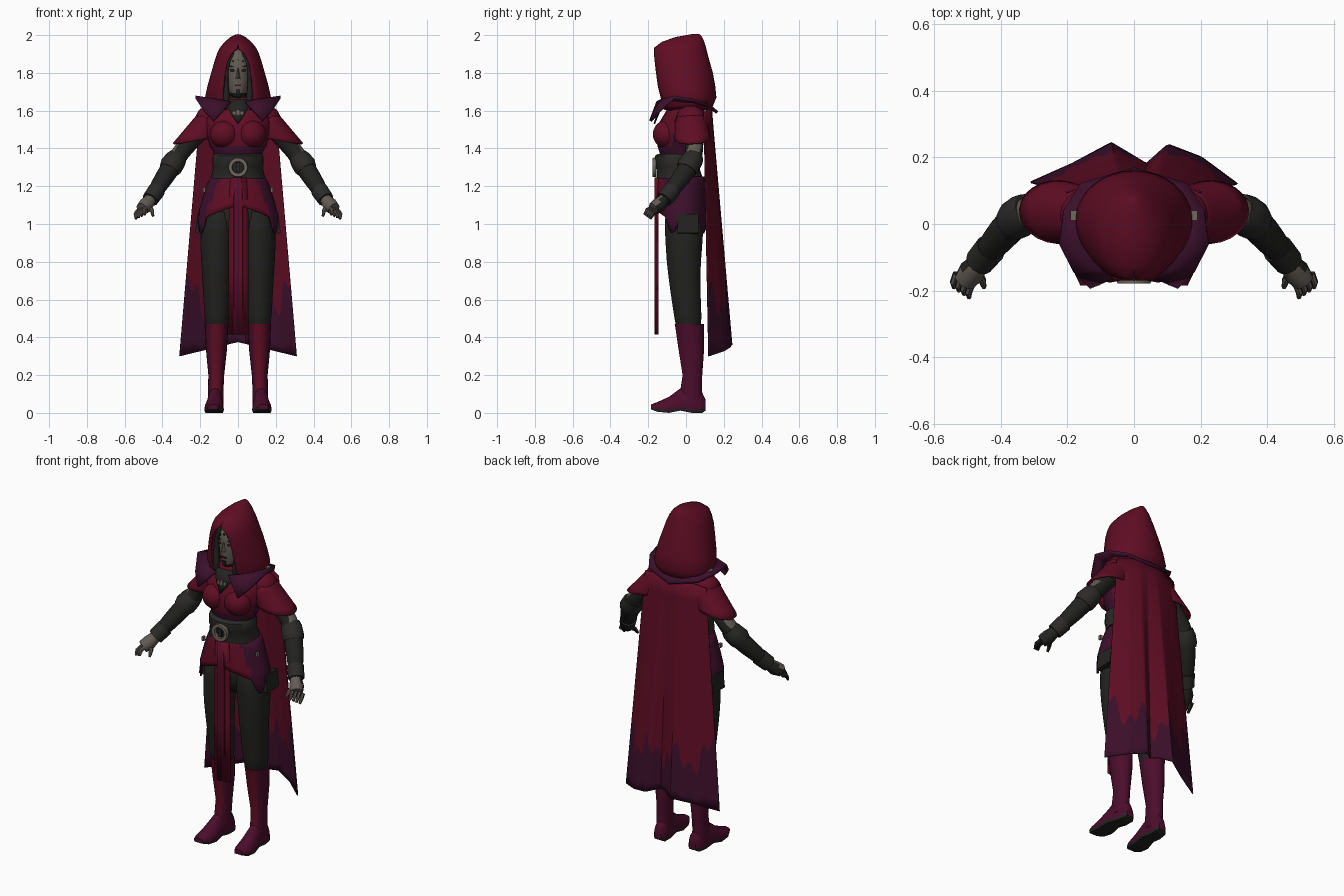
import bpy, bmesh
from math import sin, cos, asin, pi, radians
from mathutils import Vector, Matrix

default = bpy.data.objects.get("Cube")
if default:
    bpy.data.objects.remove(default, do_unlink=True)


def material(name, r, g, b):
    mat = bpy.data.materials.new(name)
    mat.use_nodes = True
    mat.diffuse_color = (r, g, b, 1)
    shader = next(n for n in mat.node_tree.nodes if n.type == 'BSDF_PRINCIPLED')
    shader.inputs["Base Color"].default_value = (r, g, b, 1)
    shader.inputs["Roughness"].default_value = 0.9
    return mat


CRIMSON = material("crimson cloth", .115, .004, .018)
PURPLE = material("dark purple cloth", .045, .005, .024)
MAROON = material("maroon leather", .07, .004, .024)
BLACK = material("black fabric", .016, .016, .015)
GREY = material("charcoal leather", .024, .023, .022)
SKIN = material("ashen skin", .125, .105, .088)
METAL = material("dull metal", .16, .135, .11)


def finish(name, bm, mats, rule=None, mirror=False, thick=0, sub=0):
    """Turn a bmesh into an object, colouring faces by the rule."""
    bmesh.ops.remove_doubles(bm, verts=bm.verts, dist=.001)
    bmesh.ops.recalc_face_normals(bm, faces=bm.faces)
    bm.normal_update()
    if rule:
        for face in bm.faces:
            face.material_index = int(rule(face.calc_center_median(), face.normal))
    me = bpy.data.meshes.new(name)
    bm.to_mesh(me)
    bm.free()
    for mat in mats:
        me.materials.append(mat)
    me.shade_smooth()
    me.set_sharp_from_angle(angle=radians(42))
    ob = bpy.data.objects.new(name, me)
    bpy.context.collection.objects.link(ob)
    if mirror:
        ob.modifiers.new("Mirror", 'MIRROR')
    if sub:
        ob.modifiers.new("Subdivision", 'SUBSURF').levels = sub
        ob.modifiers["Subdivision"].render_levels = sub
    if thick:
        shell = ob.modifiers.new("Solidify", 'SOLIDIFY')
        shell.thickness, shell.offset = thick, 0
    return ob


def skin(name, sections, mats, closed=True, caps=True, **opts):
    """Bridge a row of equally long point sections."""
    bm = bmesh.new()
    rows = [[bm.verts.new(p) for p in s] for s in sections]
    n = len(rows[0])
    for a, b in zip(rows, rows[1:]):
        for i in range(n if closed else n - 1):
            j = (i + 1) % n
            bm.faces.new((a[i], a[j], b[j], b[i]))
    if closed and caps:
        bm.faces.new(rows[0])
        bm.faces.new(rows[-1])
    return finish(name, bm, mats, **opts)


def loft(name, rings, mats, sides=20, **opts):
    """Stack flat ellipses given as z, centre x, half width, front y, back y."""
    turn = [2 * pi * i / sides for i in range(sides)]
    return skin(name, [[(cx + w * sin(a), (f + b) / 2 - (b - f) / 2 * cos(a), z) for a in turn]
                       for z, cx, w, f, b in rings], mats, **opts)


def limb(name, path, mats, sides=12, **opts):
    """Tube through points given as x, y, z, radius."""
    pts = [Vector(p[:3]) for p in path]
    sections = []
    for i, p in enumerate(pts):
        d = pts[min(i + 1, len(pts) - 1)] - pts[max(i - 1, 0)]
        q = d.to_track_quat('Z', 'Y')
        sections.append([p + q @ Vector((cos(a), sin(a), 0)) * path[i][3]
                         for a in (2 * pi * k / sides for k in range(sides))])
    return skin(name, sections, mats, **opts)


def ball(name, loc, size, mats, **opts):
    bm = bmesh.new()
    bmesh.ops.create_uvsphere(bm, u_segments=16, v_segments=10, radius=1,
                              matrix=Matrix.LocRotScale(Vector(loc), None, Vector(size)))
    return finish(name, bm, mats, **opts)


def box(name, loc, size, mats, tilt=0, **opts):
    bm = bmesh.new()
    bmesh.ops.create_cube(bm, size=1, matrix=Matrix.LocRotScale(
        Vector(loc), Matrix.Rotation(tilt, 3, 'Y'), Vector(size)))
    return finish(name, bm, mats, **opts)


# Torso, bust, neckline and belt
loft("torso", [(1.24, 0, .14, -.13, .08), (1.31, 0, .125, -.13, .06), (1.38, 0, .13, -.14, .06),
               (1.41, 0, .15, -.15, .07), (1.48, 0, .168, -.155, .09), (1.54, 0, .175, -.14, .1),
               (1.59, 0, .17, -.11, .1), (1.63, 0, .12, -.09, .09), (1.67, 0, .06, -.07, .06)],
     [CRIMSON, PURPLE], rule=lambda c, n: c.z < 1.4 or (n.x ** 2 > .8 and c.z < 1.48))
ball("bust", (.072, -.1, 1.475), (.078, .076, .075), [CRIMSON], mirror=True)
skin("neckline", [[(0, -.168, 1.53), (0, -.15, 1.585), (0, -.125, 1.66)],
                  [(.001, -.168, 1.53), (.04, -.145, 1.585), (.075, -.115, 1.66)]],
     [BLACK], closed=False, mirror=True, thick=.008)
for x, h in ((-.022, .018), (0, .03), (.022, .018)):
    box("neck_ornament", (x, -.152, 1.59), (.016, .008, h), [METAL])
limb("neck", [(0, -.01, 1.58, .055), (0, -.03, 1.72, .045)], [BLACK])
loft("belt", [(1.24, 0, .145, -.155, .09), (1.30, 0, .132, -.158, .07), (1.31, 0, .136, -.165, .075),
              (1.36, 0, .134, -.165, .07), (1.37, 0, .128, -.15, .06)], [GREY], sides=28)
buckle = [[(cos(a) * r, y, 1.3 + sin(a) * r) for a in (pi * k / 12 for k in range(24))]
          for r, y in ((.052, -.16), (.05, -.178), (.032, -.178), (.03, -.16))]
skin("belt_buckle", buckle, [METAL], caps=False)
box("buckle_bar", (0, -.17, 1.3), (.022, .008, .05), [GREY])

# Skirt with a pointed hem, red in front and purple round the sides
def hem(a):
    return 1.1 - .065 * a / .95 if a < .95 else .985 + .035 * sin(a * 9)

skirt = []
for k in range(7):
    row = []
    for i in range(48):
        a = (2 * pi * i / 48 + pi) % (2 * pi) - pi
        z = 1.25 - (1.25 - hem(abs(a))) * k / 6
        grow = min(1, (1.25 - z) / .2) ** .8
        row.append(((.14 + .068 * grow) * sin(a), -.025 - (.118 + .017 * grow) * cos(a), z))
    skirt.append(row)
skin("skirt", skirt, [CRIMSON, PURPLE], caps=False, thick=.01,
     rule=lambda c, n: c.y + .025 > -.1 * (1 - abs(c.x)))
ball("pelvis", (0, -.01, 1.03), (.16, .1, .14), [BLACK])
box("hip_pouch", (.2, .01, 1.0), (.04, .11, .1), [BLACK], tilt=-.12, mirror=True)
box("hip_stud", (.178, -.07, 1.18), (.012, .018, .025), [METAL], mirror=True)

# Pleated tabard
pleats = [(-.05, .008), (-.022, .002), (-.02, -.006), (-.008, -.006), (.008, -.004),
          (.022, -.006), (.024, .002), (.056, .008)]
skin("tabard", [[(x * s, -.158 + y, z) for x, y in pleats]
                for z, s in ((1.245, .8), (1.1, .95), (.75, 1), (.415, 1))],
     [CRIMSON, MAROON], closed=False, thick=.008, rule=lambda c, n: abs(c.x) < .01)

# Legs, boots and feet
loft("leg", [(1.1, .09, .09, -.12, .09), (.95, .112, .092, -.112, .095), (.8, .114, .082, -.105, .078),
             (.65, .112, .074, -.085, .076), (.5, .111, .068, -.062, .085), (.42, .112, .055, -.05, .08)],
     [BLACK], mirror=True, sub=1)
loft("boot", [(.47, .113, .064, -.06, .096), (.45, .113, .061, -.056, .094), (.34, .114, .056, -.04, .096),
              (.2, .115, .042, -.018, .086), (.12, .118, .041, -.03, .085), (.05, .118, .042, -.04, .09)],
     [MAROON, CRIMSON], mirror=True, rule=lambda c, n: n.y < -.75)
foot = []
for y, w, top, low in ((.103, .022, .07, .012), (.085, .038, .11, 0), (.03, .042, .15, 0), (-.03, .045, .13, .012),
                       (-.09, .052, .085, 0), (-.15, .047, .058, .006), (-.185, .028, .045, .018)):
    arch = [(cos(pi * k / 8), sin(pi * k / 8)) for k in range(9)]
    foot.append([(.12 - y * .07 + w * c, y, low + .015 + (top - low - .015) * s) for c, s in arch]
                + [(.12 - y * .07 + w * c, y, low) for c in (-.9, .9)])
skin("foot", foot, [MAROON, BLACK], mirror=True, rule=lambda c, n: n.z < -.3 or c.z < .022)

# Arms, cuffs and pointed sleeves
limb("arm", [(.15, .03, 1.55, .058), (.24, .04, 1.455, .054), (.285, .045, 1.4, .05), (.32, .04, 1.355, .05),
             (.365, .005, 1.285, .056), (.42, -.06, 1.2, .047), (.465, -.115, 1.13, .035)],
     [BLACK, SKIN], mirror=True, sub=1, rule=lambda c, n: n.x > .55 and 1.37 < c.z < 1.41)
limb("elbow_guard", [(.315, .044, 1.36, .05), (.33, .035, 1.34, .058), (.355, .012, 1.305, .062),
                     (.365, .003, 1.287, .055)], [GREY], mirror=True)
limb("wrist_cuff", [(.43, -.073, 1.18, .047), (.465, -.115, 1.13, .044)], [GREY], mirror=True)
axis = Vector((.6, .08, -.78)).normalized()
out = Vector((.78, 0, .6)).normalized()
side = axis.cross(out)
sleeve = [[Vector((.145, .025, 1.55)) + axis * (t / 5 * (.05 + .085 * (1 + cos(a))))
           + (out * cos(a) + side * sin(a) * 1.15) * (.07 + .002 * t)
           for a in (2 * pi * k / 24 for k in range(24))] for t in range(6)]
skin("sleeve", sleeve, [CRIMSON], caps=False, mirror=True, thick=.008)
ball("shoulder", (.15, .025, 1.555), (.075, .08, .072), [CRIMSON], mirror=True)

# Hands with half-gloved fingers
bare = dict(mirror=True, rule=lambda c, n: n.y < .1 and n.z > -.6)
limb("palm", [(.46, -.11, 1.135, .03), (.487, -.143, 1.1, .04), (.508, -.172, 1.08, .034)], [BLACK, SKIN], **bare)
for i in range(4):
    x, y, z = .487 + .015 * i, -.178 + .01 * i, 1.088 - .007 * i
    limb("finger", [(x, y, z, .012), (x + .01, y - .028, z - .014, .011),
                    (x + .008, y - .042, z - .04, .007)], [BLACK, SKIN], sides=8, **bare)
limb("thumb", [(.475, -.14, 1.09, .014), (.455, -.17, 1.07, .012), (.45, -.19, 1.042, .007)],
     [BLACK, SKIN], sides=8, **bare)

# Head, face details and hair
loft("head", [(1.665, 0, .025, -.12, -.05), (1.69, 0, .045, -.13, 0), (1.74, 0, .064, -.136, .04),
              (1.79, 0, .07, -.138, .05), (1.85, 0, .072, -.137, .05), (1.9, 0, .058, -.122, .04),
              (1.93, 0, .03, -.09, .02)], [SKIN, BLACK], sub=1,
     rule=lambda c, n: c.z < 1.68 or c.y > -.06)
skin("nose", [[(-.005, -.132, 1.825), (.005, -.132, 1.825), (0, -.139, 1.825)],
              [(-.014, -.13, 1.768), (.014, -.13, 1.768), (0, -.158, 1.775)]], [SKIN])
ball("eye", (.029, -.126, 1.813), (.015, .008, .007), [BLACK], mirror=True)
box("eyebrow", (.031, -.126, 1.834), (.032, .008, .005), [BLACK], tilt=-.15, mirror=True)
box("lips", (0, -.134, 1.735), (.032, .008, .009), [MAROON])
box("chin_paint", (0, -.131, 1.7), (.02, .008, .03), [BLACK])
for x, z in ((-.026, 1.862), (0, 1.87), (.026, 1.862)):
    box("brow_bead", (x, -.131, z), (.007, .008, .009), [BLACK])
limb("hair_lock", [(.02, -.105, 1.91, .012), (.06, -.105, 1.86, .016), (.07, -.1, 1.77, .022),
                   (.065, -.11, 1.69, .025), (.06, -.12, 1.63, .012)], [BLACK], mirror=True, sub=1)

# Hood, open at the face, given as z, half width, front y, back y, opening
hood = []
for z, w, f, b, o in ((1.605, .13, -.11, .11, .06), (1.63, .16, -.12, .14, .07), (1.67, .17, -.13, .156, .08),
                      (1.73, .157, -.145, .15, .075), (1.8, .137, -.155, .137, .068), (1.86, .12, -.162, .12, .056),
                      (1.905, .105, -.166, .108, .03), (1.93, .092, -.165, .102, .002), (1.96, .068, -.125, .093, 0),
                      (1.985, .038, -.055, .082, 0), (1.997, .014, .015, .074, 0), (2, .0004, .03, .07, 0)):
    start, mid = asin(o / w), (f + b) / 2
    ring = [start + (2 * pi - 2 * start) * k / 28 for k in range(29)]
    hood.append([(w * sin(a), mid - cos(a) * ((mid - f) / cos(start) if cos(a) > 0 else b - mid), z)
                 for a in ring])
skin("hood", hood, [CRIMSON], closed=False, thick=.01)

# Collar with raised shoulder points and pointed lapels
skin("collar", [[(.04, -.15, 1.645), (.13, -.188, 1.545)], [(.1, -.13, 1.655), (.18, -.14, 1.6)],
                [(.13, -.05, 1.65), (.225, -.06, 1.672)], [(.13, .03, 1.65), (.212, .04, 1.655)],
                [(.1, .1, 1.64), (.16, .12, 1.625)], [(0, .12, 1.63), (0, .165, 1.59)]],
     [PURPLE], closed=False, mirror=True, thick=.016)
box("collar_clasp", (.18, .025, 1.664), (.022, .03, .008), [METAL], mirror=True)

# Cape with folds and a dripping purple lower edge
folds = [(-1, .125), (-.6, .18), (-.22, .243), (.12, .18), (.33, .238), (.65, .2), (1, .12)]

def fold(s):
    for (a, ya), (b, yb) in zip(folds, folds[1:]):
        if s <= b:
            return ya + (yb - ya) * (s - a) / (b - a)
    return folds[-1][1]

cape = []
for i in range(65):
    s = i / 32 - 1
    edge = .83 - .1 * s * s + .05 * sin(10 * s + 1) + .035 * sin(27 * s)
    column = []
    for k in range(17):
        t = edge * k / 10 if k <= 10 else edge + (1 - edge) * (k - 10) / 6
        top = Vector((.2 * s, .135 - .04 * s * s, 1.62 - .03 * s * s))
        low = Vector((.31 * s, fold(s), .375 - .075 * abs(s)))
        column.append(top.lerp(low, t))
    cape.append(column)
cape_object = skin("cape", cape, [CRIMSON, PURPLE], closed=False, thick=.006)
for face in cape_object.data.polygons:
    face.material_index = int(face.index % 16 >= 10)
